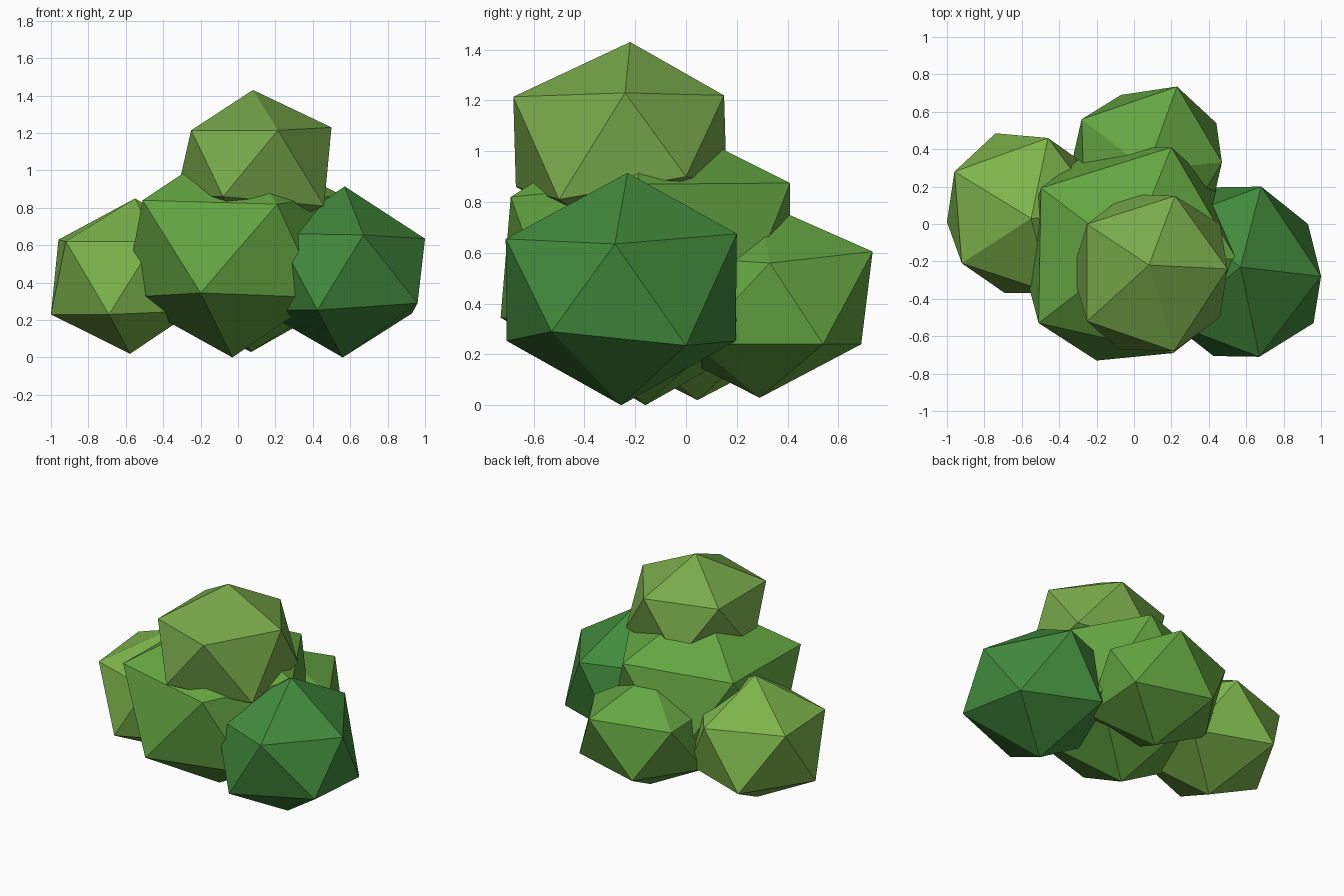
import bpy, bmesh
from mathutils import Vector


def leaf_clump(name, centre, size, colour, nudged=()):
    """Squashed icosahedron; each nudged point pulls the nearest corner onto it."""
    bm = bmesh.new()
    bmesh.ops.create_icosphere(bm, subdivisions=1, radius=1)
    for v in bm.verts:
        v.co = Vector(c + s * p for c, s, p in zip(centre, size, v.co))
    for point in nudged:
        p = Vector(point)
        min(bm.verts, key=lambda v: (v.co - p).length).co = p
    mesh = bpy.data.meshes.new(name)
    bm.to_mesh(mesh)
    bm.free()
    mat = bpy.data.materials.new(name + "_green")
    mat.diffuse_color = (*colour, 1)
    mesh.materials.append(mat)
    bpy.context.collection.objects.link(bpy.data.objects.new(name, mesh))


LIGHT = (0.205, 0.456, 0.070)
OLIVE = (0.190, 0.400, 0.070)
MID = (0.127, 0.376, 0.053)
DARK = (0.054, 0.254, 0.045)

# large middle clump
leaf_clump("middle_clump", (-0.03, -0.16, 0.58), (0.646, 0.67, 0.58), MID,
           [(-0.51, -0.53, 0.84), (0.2, 0.41, 0.875), (0.21, -0.69, 0.82),
            (0.55, -0.19, 0.87), (-0.2, -0.73, 0.345)])

# clump on top
leaf_clump("top_clump", (0.085, -0.26, 1.04), (0.464, 0.494, 0.39), OLIVE,
           [(0.08, -0.22, 1.43), (0.22, 0.15, 1.22), (0.5, -0.24, 1.23),
            (0.46, -0.5, 0.81), (0.46, 0, 0.9), (-0.08, -0.67, 0.86)])

# dark clump on the right
leaf_clump("right_clump", (0.56, -0.255, 0.458), (0.49, 0.53, 0.458), DARK,
           [(0.57, -0.23, 0.915), (1, -0.28, 0.635), (0.68, 0.2, 0.675),
            (0.67, -0.71, 0.655), (0.96, -0.53, 0.29), (0.93, 0, 0.235)])

# pale clump on the left
leaf_clump("left_clump", (-0.577, 0.045, 0.435), (0.475, 0.485, 0.415), LIGHT,
           [(-0.55, 0.03, 0.85), (-0.96, 0.28, 0.63), (-1, 0.01, 0.23),
            (-0.74, 0.485, 0.25), (-0.46, 0.46, 0.62), (-0.69, -0.37, 0.23)])

# clump at the back
leaf_clump("back_clump", (0.07, 0.29, 0.415), (0.46, 0.49, 0.386), MID,
           [(0.23, 0.735, 0.605), (0.47, 0.33, 0.56), (-0.28, 0.56, 0.58),
            (-0.07, 0.69, 0.24), (0.44, 0.54, 0.24)])
